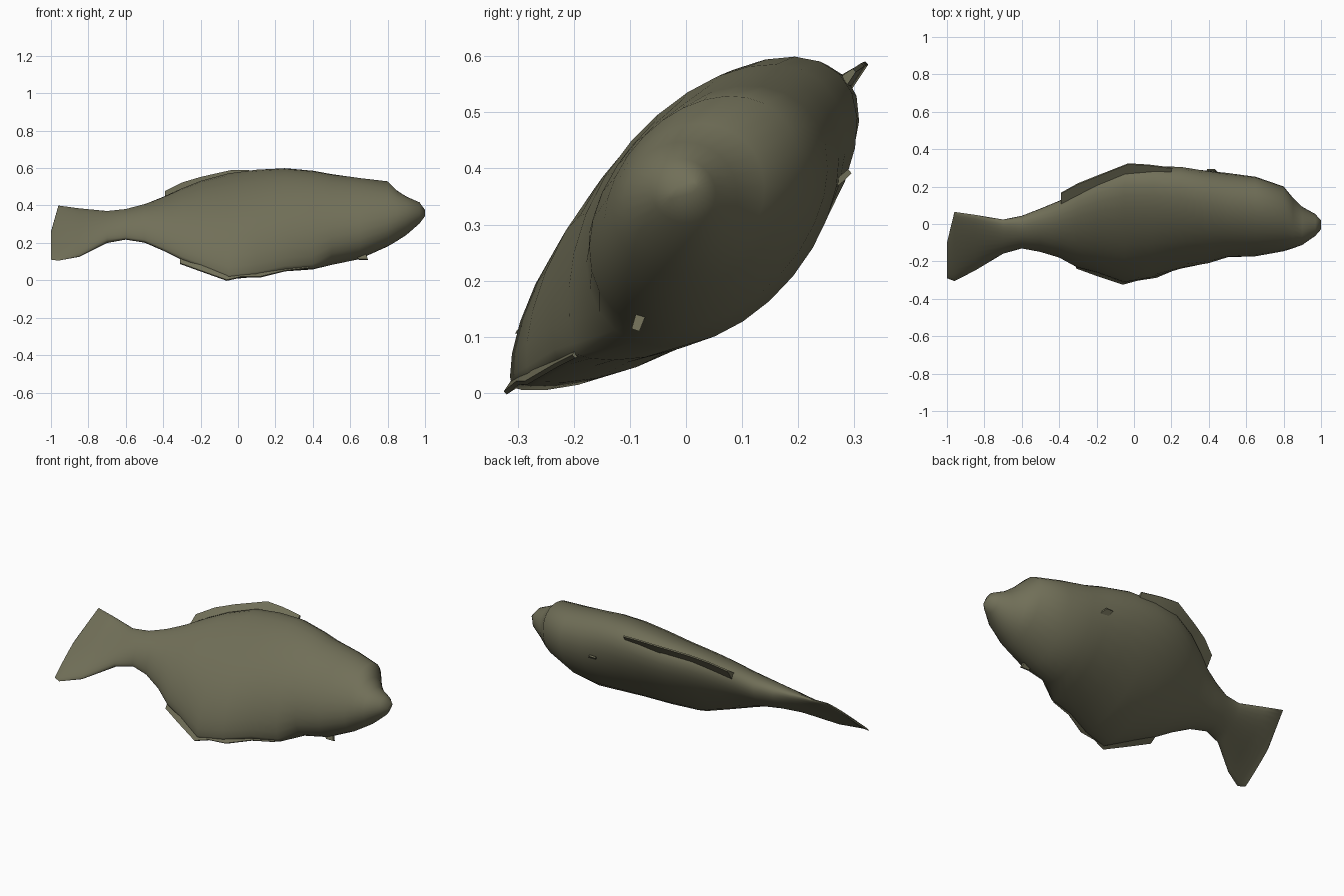
import bpy, bmesh, math
from mathutils import Vector

if "Cube" in bpy.data.objects:
    bpy.data.objects.remove(bpy.data.objects["Cube"])

skin = bpy.data.materials.new("olive_skin")
skin.diffuse_color = (0.165, 0.16, 0.098, 1)
skin.use_nodes = True
skin.node_tree.nodes["Principled BSDF"].inputs["Base Color"].default_value = skin.diffuse_color


def finish(name, bm, angle=45):
    bmesh.ops.recalc_face_normals(bm, faces=bm.faces[:])
    mesh = bpy.data.meshes.new(name)
    bm.to_mesh(mesh)
    bm.free()
    mesh.materials.append(skin)
    ob = bpy.data.objects.new(name, mesh)
    bpy.context.collection.objects.link(ob)
    bpy.ops.object.select_all(action='DESELECT')
    bpy.context.view_layer.objects.active = ob
    ob.select_set(True)
    bpy.ops.object.shade_smooth_by_angle(angle=math.radians(angle))
    return ob


# Body stations: x, y low, y high, z low, z high, half thickness
STATIONS = [
    (-1.00, -.29, -.10, .11, .26, .006),
    (-.96, -.305, .065, .105, .40, .012),
    (-.85, -.25, .05, .125, .385, .025),
    (-.70, -.16, .025, .20, .37, .045),
    (-.60, -.13, .045, .22, .38, .06),
    (-.50, -.15, .085, .205, .405, .075),
    (-.40, -.18, .125, .16, .445, .09),
    (-.30, -.235, .185, .11, .49, .11),
    (-.20, -.26, .24, .07, .53, .13),
    (-.05, -.315, .30, .005, .57, .155),
    (.10, -.285, .31, .02, .59, .17),
    (.25, -.235, .305, .05, .60, .18),
    (.40, -.20, .28, .06, .59, .185),
    (.50, -.17, .265, .075, .575, .185),
    (.65, -.17, .25, .11, .55, .175),
    (.80, -.145, .20, .18, .53, .145),
    (.85, -.13, .14, .21, .48, .125),
    (.90, -.11, .09, .24, .45, .10),
    (.97, -.06, .05, .30, .42, .06),
    (1.0, -.03, .02, .345, .375, .012),
]
SIDES = 28


def section(x, y0, y1, z0, z1, b):
    """Tilted lens: rounded back edge, sharper belly edge."""
    c = Vector((x, (y0 + y1) / 2, (z0 + z1) / 2))
    hy, hz = (y1 - y0) / 2, (z1 - z0) / 2
    pointed = -.65 < x < .45

    def reach(f):
        return Vector((0, math.sqrt(max(hy * hy - f * b * b, 1e-5)),
                       math.sqrt(max(hz * hz - f * b * b, 1e-5))))
    back, belly = reach(.5), reach(.12 if pointed else .5)
    axis = (back + belly).normalized()
    normal = Vector((0, -axis.z, axis.y))
    ring = []
    for i in range(SIDES):
        t = 2 * math.pi * i / SIDES
        s, n = math.cos(t), math.sin(t)
        if s < 0 and pointed:
            n *= abs(n) ** .5
        ring.append(c + (back if s > 0 else belly) * s + normal * (n * b))
    return ring


# Body and tail as one loft
bm = bmesh.new()
rings = [[bm.verts.new(p) for p in section(*st)] for st in STATIONS]
for a, b in zip(rings, rings[1:]):
    for i in range(SIDES):
        j = (i + 1) % SIDES
        bm.faces.new((a[i], a[j], b[j], b[i]))
bm.faces.new(rings[0])
bm.faces.new(rings[-1])
finish("body", bm, 60)


# Edge fins: wedge strips with a thin outer edge, rooted inside the body
def edge_fin(name, pts, inward):
    bm = bmesh.new()
    rows = []
    side = Vector((0, -.7, .7))
    for p in pts:
        p = Vector(p)
        root = p + Vector(inward)
        rows.append([bm.verts.new(v) for v in
                     (p + side * .004, p - side * .004,
                      root - side * .03, root + side * .03)])
    for a, b in zip(rows, rows[1:]):
        for i in range(4):
            j = (i + 1) % 4
            bm.faces.new((a[i], a[j], b[j], b[i]))
    bm.faces.new(rows[0])
    bm.faces.new(rows[-1])
    finish(name, bm)


edge_fin("back_fin",
         [(-.39, .165, .475), (-.30, .215, .52), (-.20, .255, .55),
          (-.03, .322, .588), (.08, .315, .585), (.20, .30, .575)],
         (0, -.09, -.09))
edge_fin("belly_fin",
         [(-.31, -.235, .09), (-.20, -.275, .05), (-.06, -.322, 0),
          (.02, -.30, .018), (.12, -.285, .018), (.25, -.23, .05),
          (.38, -.20, .065)],
         (0, .09, .09))


# Small stub fins on the underside and at the throat
def stub_fin(name, base, tip, width, thickness):
    bm = bmesh.new()
    base, tip = Vector(base), Vector(tip)
    across = Vector((width, 0, 0))
    thick = (tip - base).cross(across).normalized() * thickness
    rows = [[bm.verts.new(p + across * k * s + thick * m * s)
             for k, m in ((-1, -1), (1, -1), (1, 1), (-1, 1))]
            for p, s in ((base, 1), (tip, .6))]
    for i in range(4):
        j = (i + 1) % 4
        bm.faces.new((rows[0][i], rows[0][j], rows[1][j], rows[1][i]))
    bm.faces.new(rows[0])
    bm.faces.new(rows[1])
    finish(name, bm)


stub_fin("side_fin", (.45, .23, .34), (.41, .292, .395), .035, .008)
stub_fin("throat_fin", (.62, -.06, .20), (.67, -.09, .112), .04, .012)
